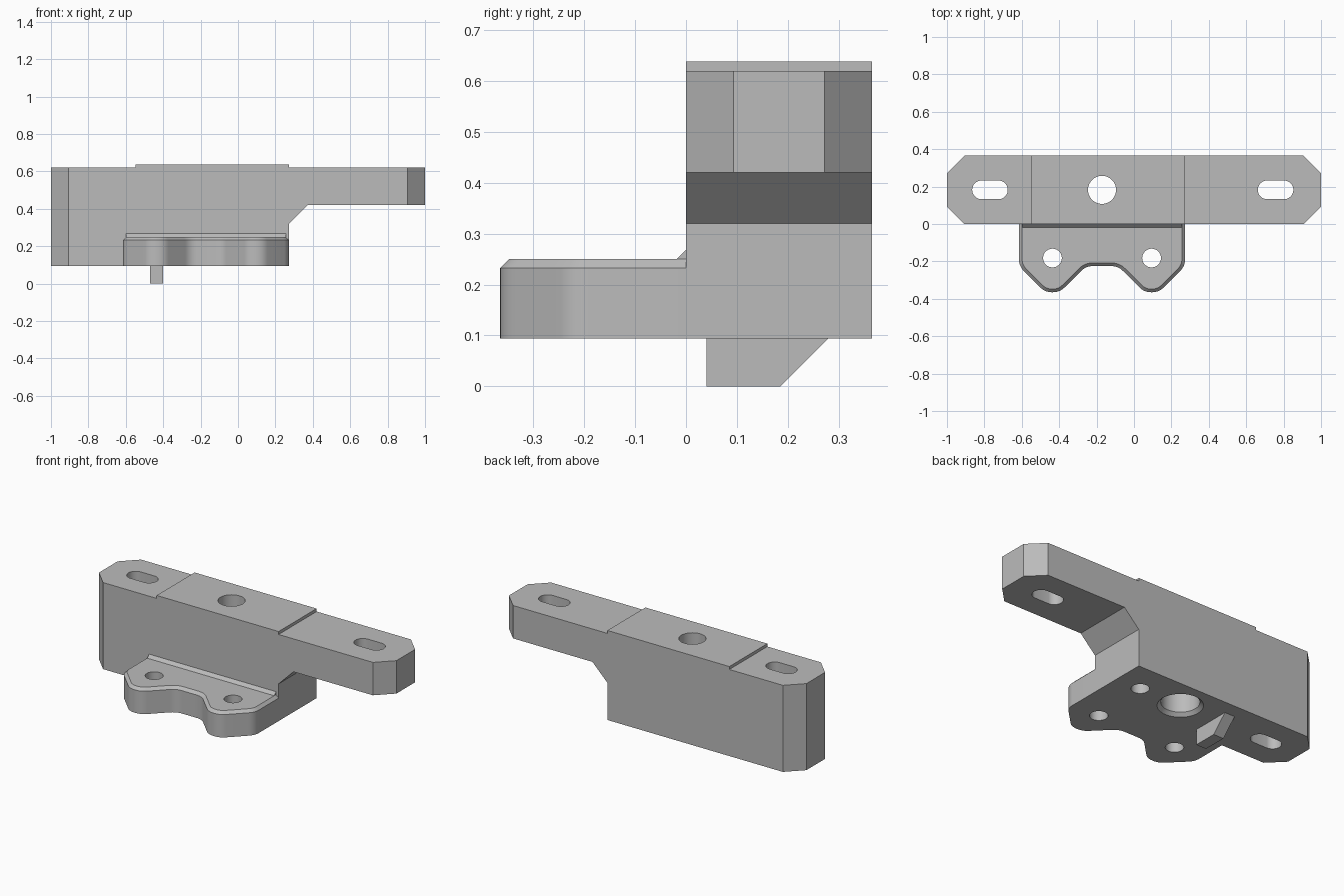
import bpy, bmesh, math
from mathutils import Vector

cube = bpy.data.objects.get("Cube")
if cube:
    bpy.data.objects.remove(cube, do_unlink=True)

grey = bpy.data.materials.new("plain grey")
grey.use_nodes = True
grey.diffuse_color = (0.5, 0.5, 0.5, 1)
grey.node_tree.nodes["Principled BSDF"].inputs["Base Color"].default_value = (0.5, 0.5, 0.5, 1)

AXES = {"X": lambda a, b, d: (d, a, b),
        "Y": lambda a, b, d: (a, d, b),
        "Z": lambda a, b, d: (a, b, d)}


def prism(name, profile, axis, start, end, start_scale=None):
    """Extrude a closed 2D profile along an axis; an optional profile replaces the start ring."""
    bm = bmesh.new()
    place = AXES[axis]
    low = [bm.verts.new(place(a, b, start)) for a, b in (start_scale or profile)]
    high = [bm.verts.new(place(a, b, end)) for a, b in profile]
    bm.faces.new(low)
    bm.faces.new(high)
    n = len(low)
    for i in range(n):
        j = (i + 1) % n
        bm.faces.new((low[i], low[j], high[j], high[i]))
    bmesh.ops.recalc_face_normals(bm, faces=bm.faces)
    mesh = bpy.data.meshes.new(name)
    bm.to_mesh(mesh)
    bm.free()
    mesh.materials.append(grey)
    obj = bpy.data.objects.new(name, mesh)
    bpy.context.collection.objects.link(obj)
    return obj


def slot(x, y, r, half=0.0, steps=24):
    """Circle, or a slot stretched along x."""
    pts = []
    for i in range(2 * steps):
        t = math.pi * (i + 0.5) / steps - math.pi / 2
        shift = half if math.cos(t) > 0 else -half
        pts.append((x + shift + r * math.cos(t), y + r * math.sin(t)))
    return pts


def rounded(points, cut, steps=8):
    """Round every corner except the first and last."""
    pts = [Vector(p) for p in points]
    out = [pts[0]]
    for a, b, c in zip(pts, pts[1:], pts[2:]):
        p, q = b + (a - b).normalized() * cut, b + (c - b).normalized() * cut
        for i in range(steps + 1):
            t = i / steps
            out.append(p * (1 - t) ** 2 + b * 2 * t * (1 - t) + q * t ** 2)
    return [tuple(p) for p in out + [pts[-1]]]


def boolean(obj, cutter, operation="DIFFERENCE"):
    mod = obj.modifiers.new("cut", "BOOLEAN")
    mod.operation, mod.solver, mod.object = operation, "EXACT", cutter
    bpy.context.view_layer.objects.active = obj
    bpy.ops.object.modifier_apply(modifier=mod.name)
    bpy.data.objects.remove(cutter, do_unlink=True)


def smooth(obj):
    bpy.ops.object.select_all(action="DESELECT")
    obj.select_set(True)
    bpy.context.view_layer.objects.active = obj
    bpy.ops.object.shade_smooth_by_angle(angle=math.radians(25))


BASE, DEPTH, MID, CX = 0.094, 0.365, 0.1825, -0.171

# Main beam with a long arm and a raised middle pad
beam = prism("beam", [(-1, BASE), (0.273, BASE), (0.273, 0.32), (0.373, 0.42), (1, 0.42),
                      (1, 0.62), (0.273, 0.62), (0.273, 0.638), (-0.547, 0.638),
                      (-0.547, 0.62), (-1, 0.62)], "Y", 0, DEPTH)

# Clipped end corners
for sx in (-1, 1):
    for edge, inward in ((0, 1), (DEPTH, -1)):
        corner = [(sx * 0.907, edge), (sx * 1.1, edge + inward * 0.193),
                  (sx * 1.1, edge - inward * 0.1), (sx * 0.907, edge - inward * 0.1)]
        boolean(beam, prism("corner_cutter", corner, "Z", 0, 1))

# Mounting slots at both ends
for x in (-0.77, 0.757):
    boolean(beam, prism("slot_cutter", slot(x, MID, 0.05, 0.045), "Z", 0, 1))

# Centre hole, wider bore below and its chamfered mouth
boolean(beam, prism("hole_cutter", slot(CX, MID, 0.075), "Z", 0.2, 1))
boolean(beam, prism("bore_cutter", slot(CX, MID, 0.105), "Z", 0.05, 0.45))
boolean(beam, prism("mouth_cutter", slot(CX, MID, 0.105), "Z", BASE - 0.005, BASE + 0.02,
                    slot(CX, MID, 0.13)))

# Blind hole in the underside
boolean(beam, prism("blind_cutter", slot(0.11, MID, 0.05), "Z", 0, 0.3))
smooth(beam)

# Two-lobed front flange with a bevelled top rim
half = [(0.444, 0), (0.444, -0.225), (0.304, -0.365), (0.226, -0.365), (0.086, -0.225)]
outline = [(CX - x, y) for x, y in half] + [(CX + x, y) for x, y in reversed(half)]
flange = prism("flange", rounded(outline, 0.037), "Z", BASE, 0.25)
bm = bmesh.new()
bm.from_mesh(flange.data)
rim = [e for e in bm.edges if all(v.co.z > 0.24 for v in e.verts)
       and any(v.co.y < -0.001 for v in e.verts)]
bmesh.ops.bevel(bm, geom=rim, offset=0.017, segments=1, affect="EDGES")
bm.to_mesh(flange.data)
bm.free()
for side in (-1, 1):
    boolean(flange, prism("screw_cutter", slot(CX + side * 0.265, -0.182, 0.05), "Z", 0, 1))
smooth(flange)

# Sloped strip where the flange meets the beam
prism("flange_fillet", [(0, 0.249), (-0.019, 0.249), (0, 0.268)], "X", CX - 0.427, CX + 0.427)

# Locating tab under the beam
prism("locating_tab", [(0.04, 0), (0.185, 0), (0.279, BASE), (0.04, BASE)], "X", -0.47, -0.402)
